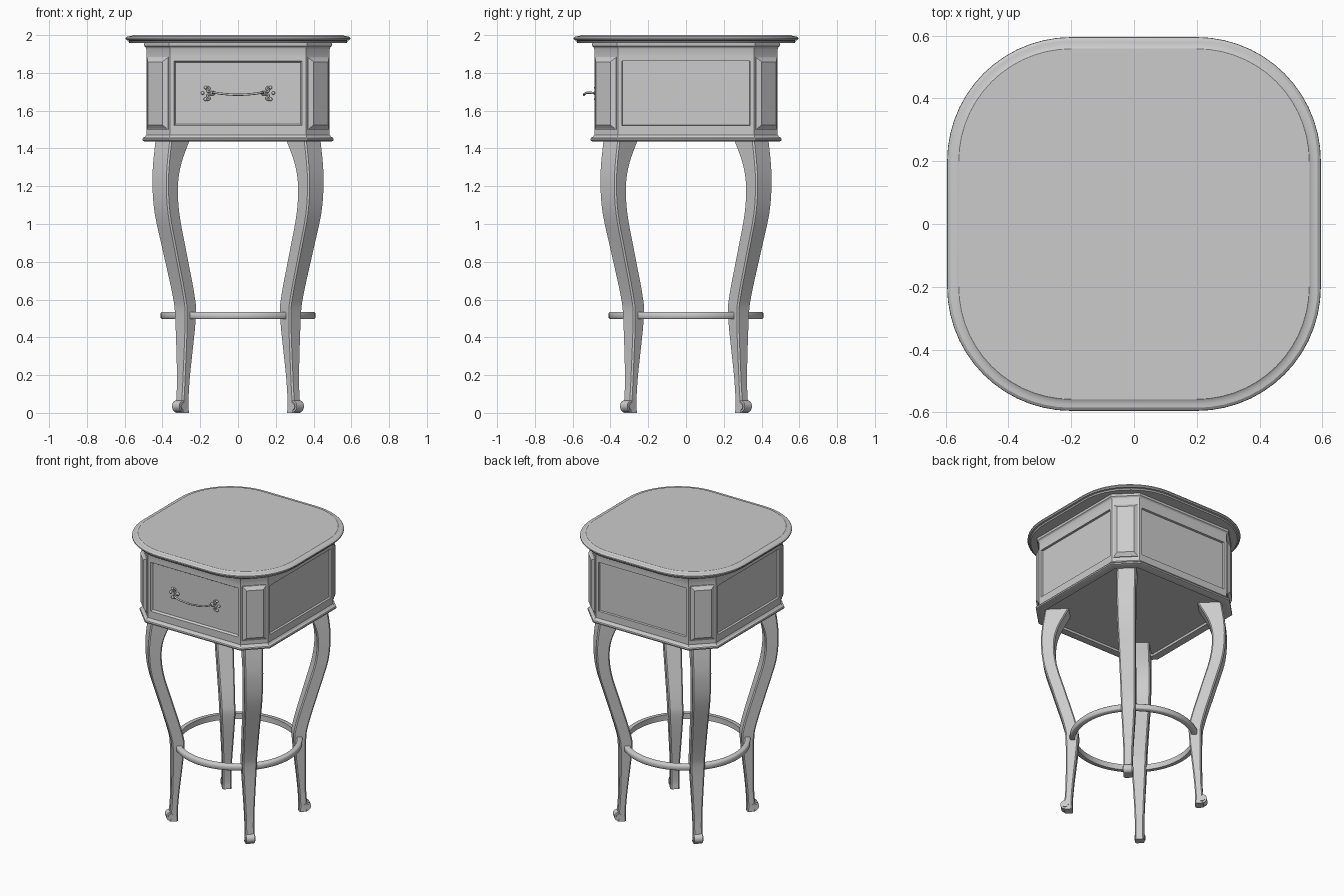
import bpy, bmesh, math
from mathutils import Matrix, Vector

cube = bpy.data.objects.get("Cube")
if cube:
    bpy.data.objects.remove(cube)

GREY = (0.6, 0.6, 0.6, 1)
paint = bpy.data.materials.new("grey_paint")
paint.use_nodes = True
paint.diffuse_color = GREY
paint.node_tree.nodes["Principled BSDF"].inputs["Base Color"].default_value = GREY


def finish(bm, name, angle=30):
    bmesh.ops.recalc_face_normals(bm, faces=bm.faces[:])
    mesh = bpy.data.meshes.new(name)
    bm.to_mesh(mesh)
    bm.free()
    mesh.materials.append(paint)
    mesh.shade_smooth()
    mesh.set_sharp_from_angle(angle=math.radians(angle))
    obj = bpy.data.objects.new(name, mesh)
    bpy.context.collection.objects.link(obj)
    return obj


def loft(rings, closed=False):
    """Skin a list of point rings, capped at the ends or joined in a loop."""
    bm = bmesh.new()
    rows = [[bm.verts.new(p) for p in ring] for ring in rings]
    n = len(rows[0])
    pairs = list(zip(rows, rows[1:]))
    if closed:
        pairs.append((rows[-1], rows[0]))
    else:
        bm.faces.new(rows[0][::-1])
        bm.faces.new(rows[-1])
    for a, b in pairs:
        for i in range(n):
            j = (i + 1) % n
            bm.faces.new((a[i], a[j], b[j], b[i]))
    bmesh.ops.recalc_face_normals(bm, faces=bm.faces[:])
    return bm


def rounded_square(half, z, flat=0.2, steps=14):
    pts = []
    for k, (sx, sy) in enumerate([(1, 1), (-1, 1), (-1, -1), (1, -1)]):
        for i in range(steps + 1):
            a = math.pi / 2 * (k + i / steps)
            pts.append((sx * flat + (half - flat) * math.cos(a),
                        sy * flat + (half - flat) * math.sin(a), z))
    return pts


def octagon(grow, z):
    h = 0.485 + grow
    f = 0.36 + grow * 0.414
    return [(h, -f, z), (h, f, z), (f, h, z), (-f, h, z),
            (-h, f, z), (-h, -f, z), (-f, -h, z), (f, -h, z)]


def smooth_stations(keys, steps=5):
    """Catmull-Rom resampling of (z, radius, depth, width) stations."""
    keys = [Vector(k) for k in keys]
    ext = [keys[0] * 2 - keys[1]] + keys + [keys[-1] * 2 - keys[-2]]
    out = []
    for p0, p1, p2, p3 in zip(ext, ext[1:], ext[2:], ext[3:]):
        for i in range(steps):
            t = i / steps
            out.append(0.5 * (2 * p1 + (p2 - p0) * t
                              + (2 * p0 - 5 * p1 + 4 * p2 - p3) * t ** 2
                              + (3 * p1 - p0 - 3 * p2 + p3) * t ** 3))
    return out + [keys[-1]]


def tube(name, points, radius):
    curve = bpy.data.curves.new(name, "CURVE")
    curve.dimensions = "3D"
    curve.bevel_depth = radius
    curve.bevel_resolution = 2
    curve.use_fill_caps = True
    curve.resolution_u = 6
    spline = curve.splines.new("BEZIER")
    spline.bezier_points.add(len(points) - 1)
    for bp, p in zip(spline.bezier_points, points):
        bp.co = p
        bp.handle_left_type = bp.handle_right_type = "AUTO"
    curve.materials.append(paint)
    obj = bpy.data.objects.new(name, curve)
    bpy.context.collection.objects.link(obj)


# Table top with moulded edge
top_profile = [(0.555, 1.957), (0.575, 1.958), (0.58, 1.966), (0.576, 1.97),
               (0.588, 1.972), (0.595, 1.979), (0.594, 1.986), (0.585, 1.993),
               (0.575, 1.994), (0.563, 1.996), (0.558, 2.0)]
finish(loft([rounded_square(h, z) for h, z in top_profile]), "table_top")

# Cabinet body with chamfered corners and mouldings
body_profile = [(0.01, 1.437), (0.019, 1.441), (0.021, 1.449), (0.018, 1.456),
                (0.008, 1.461), (0, 1.472), (0, 1.5), (0, 1.885), (0, 1.925),
                (0.004, 1.935), (0.012, 1.942), (0.014, 1.96)]
bm = loft([octagon(g, z) for g, z in body_profile])

# Recessed panels on the four walls, the front one with a bevelled border
walls = [f for f in bm.faces if abs(f.calc_center_median().z - 1.6925) < 0.01
         and max(abs(f.normal.x), abs(f.normal.y)) > 0.95]
bmesh.ops.inset_individual(bm, faces=walls, thickness=0.03)
for f in walls:
    border = 0.012 if f.normal.y < -0.9 else 0.003
    bmesh.ops.inset_individual(bm, faces=[f], thickness=border, depth=-0.014)

# Recessed underside
under = [f for f in bm.faces if f.normal.z < -0.99]
bmesh.ops.inset_individual(bm, faces=under, thickness=0.05)
bmesh.ops.inset_individual(bm, faces=under, thickness=0.002, depth=-0.015)
finish(bm, "cabinet_body", 25)

# Parts repeated on the four corners, built along +x and turned onto the diagonals
leg_keys = [(0.0, 0.417, 0.055, 0.06), (0.06, 0.417, 0.05, 0.058),
            (0.2, 0.408, 0.052, 0.062), (0.5, 0.393, 0.08, 0.09),
            (0.62, 0.407, 0.085, 0.095), (0.85, 0.473, 0.085, 0.105),
            (1.05, 0.53, 0.085, 0.115), (1.2, 0.545, 0.087, 0.12),
            (1.32, 0.53, 0.105, 0.122), (1.46, 0.484, 0.155, 0.122)]


def leg_section(z, r, d, w, c=0.008):
    d, w = d / 2, w / 2
    return [(r + d, c - w, z), (r + d, w - c, z), (r + d - c, w, z), (r + c - d, w, z),
            (r - d, w - c, z), (r - d, c - w, z), (r + c - d, -w, z), (r + d - c, -w, z)]


def panel_ring(out, half, edge):
    r = 0.597 + out
    return [(r, -half, 1.5 + edge), (r, half, 1.5 + edge),
            (r, half, 1.883 - edge), (r, -half, 1.883 - edge)]


for side, angle in (("front_left", -45), ("back_left", 45),
                    ("back_right", 135), ("front_right", 225)):
    turn = Matrix.Rotation(math.radians(angle), 4, "Z")

    # Curved leg
    leg = finish(loft([leg_section(*s) for s in smooth_stations(leg_keys)]), side + "_leg")
    leg.matrix_world = turn

    # Scrolled foot
    bm = bmesh.new()
    for radius, width in ((0.031, 0.054), (0.02, 0.066)):
        place = Matrix.Translation((0.436, 0, 0.035)) @ Matrix.Rotation(math.pi / 2, 4, "X")
        bmesh.ops.create_cone(bm, cap_ends=True, segments=20, radius1=radius,
                              radius2=radius, depth=width, matrix=place)
    finish(bm, side + "_foot_scroll").matrix_world = turn

    # Raised corner panel
    rings = [panel_ring(0, 0.079, 0), panel_ring(0.007, 0.079, 0),
             panel_ring(0.009, 0.074, 0.005), panel_ring(0.024, 0.054, 0.025)]
    finish(loft(rings), side + "_corner_panel", 15).matrix_world = turn

# Ring stretcher joining the legs
section = [(0.376, 0.496), (0.403, 0.496), (0.409, 0.502), (0.409, 0.529),
           (0.403, 0.535), (0.376, 0.535)]
rings = []
for i in range(64):
    a = math.tau * i / 64
    rings.append([(r * math.cos(a), r * math.sin(a), z) for r, z in section])
finish(loft(rings, closed=True), "ring_stretcher", 50)

# Drawer pull with a scrolled mount at each end
half_pull = [(0.135, -0.475, 1.692), (0.125, -0.52, 1.695), (0.09, -0.535, 1.69),
             (0.045, -0.538, 1.686)]
pull = [(-x, y, z) for x, y, z in half_pull] + [(0, -0.54, 1.684)] + half_pull[::-1]
tube("drawer_pull", pull, 0.006)
for side, s in (("left", 1), ("right", -1)):
    scroll = [(0.165, 1.728), (0.15, 1.718), (0.163, 1.705), (0.135, 1.692),
              (0.163, 1.68), (0.15, 1.664), (0.167, 1.655)]
    tube(side + "_pull_scroll", [(s * x, -0.478, z) for x, z in scroll], 0.005)
    bm = bmesh.new()
    for x, z, r in ((0.135, 1.692, 0.013), (0.172, 1.722, 0.009), (0.187, 1.693, 0.009),
                    (0.173, 1.66, 0.009)):
        bmesh.ops.create_uvsphere(bm, u_segments=12, v_segments=8, radius=r,
                                  matrix=Matrix.Translation((s * x, -0.478, z)))
    finish(bm, side + "_pull_mount", 60)
